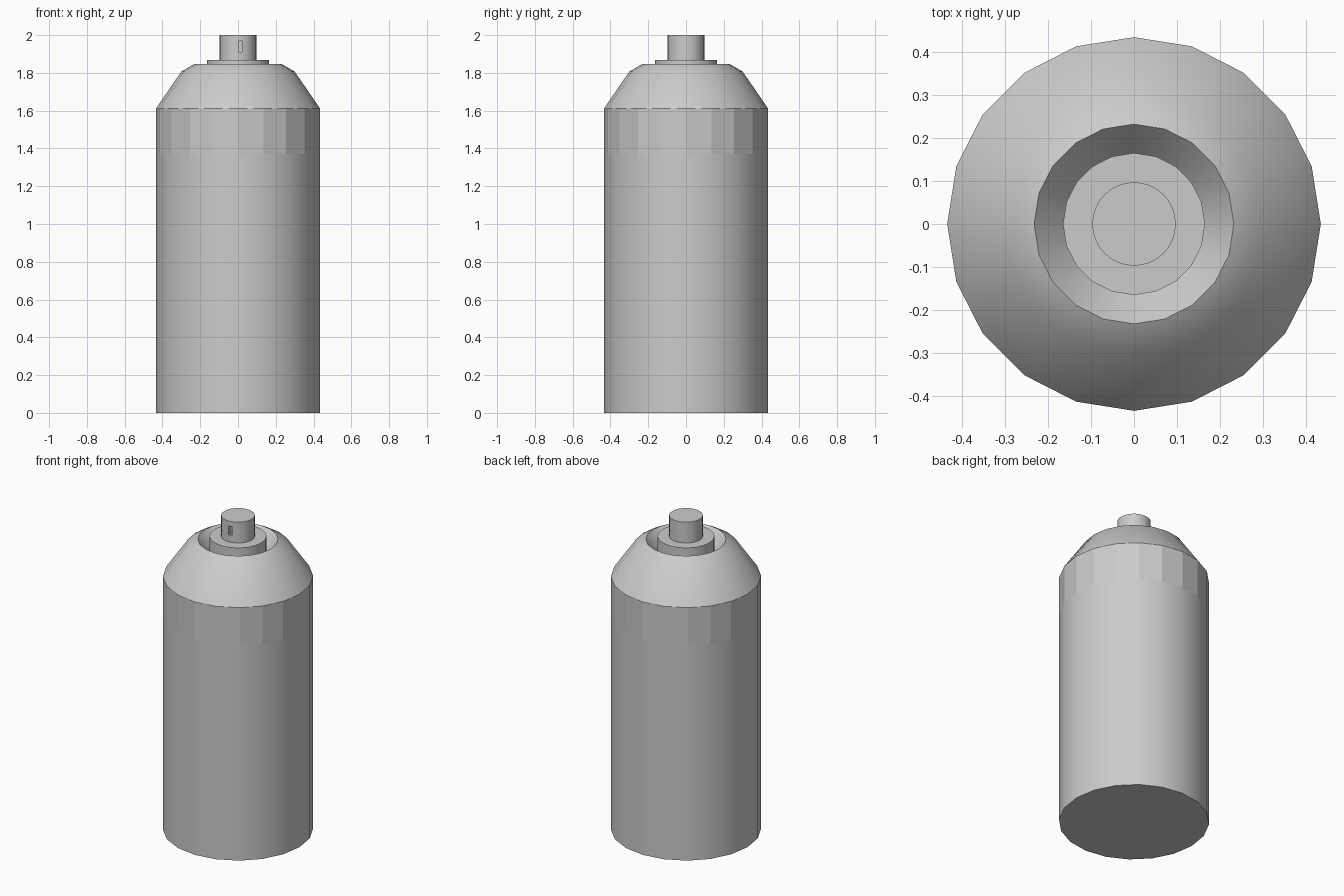
import bpy, bmesh, math

if "Cube" in bpy.data.objects:
    bpy.data.objects.remove(bpy.data.objects["Cube"])


def lathe(name, profile, sides):
    """Revolve an (r, z) profile around z, capping both ends."""
    bm = bmesh.new()
    rings = []
    for r, z in profile:
        rings.append([bm.verts.new((r * math.cos(2 * math.pi * i / sides),
                                    r * math.sin(2 * math.pi * i / sides), z))
                      for i in range(sides)])
    for a, b in zip(rings, rings[1:]):
        for i in range(sides):
            j = (i + 1) % sides
            bm.faces.new((a[i], a[j], b[j], b[i]))
    bm.faces.new(rings[0][::-1])
    bm.faces.new(rings[-1])
    mesh = bpy.data.meshes.new(name)
    bm.to_mesh(mesh)
    bm.free()
    obj = bpy.data.objects.new(name, mesh)
    bpy.context.collection.objects.link(obj)
    return obj


def smooth(obj, angle=31):
    bpy.ops.object.select_all(action='DESELECT')
    obj.select_set(True)
    bpy.context.view_layer.objects.active = obj
    bpy.ops.object.shade_smooth_by_angle(angle=math.radians(angle))


# Can: straight body, faceted band, domed shoulder and sunken valve cup
can = lathe("can_body", [(0.434, 0), (0.434, 1.37), (0.434, 1.612),
                         (0.30, 1.807), (0.232, 1.847), (0.165, 1.77)], 20)
smooth(can)
for p in can.data.polygons:
    if 1.4 < p.center.z < 1.55:
        p.use_smooth = False

# Valve collar rising out of the cup
collar = lathe("valve_collar", [(0.165, 1.765), (0.165, 1.867)], 20)
smooth(collar)

# Push button with a small spray slot in the front
button = lathe("spray_button", [(0.097, 1.86), (0.097, 2.0)], 32)
bpy.ops.mesh.primitive_cube_add(size=1, location=(0.012, -0.095, 1.94))
cutter = bpy.context.object
cutter.name = "slot_cutter"
cutter.scale = (0.02, 0.04, 0.058)
cutter.hide_render = True
mod = button.modifiers.new("slot", 'BOOLEAN')
mod.operation = 'DIFFERENCE'
mod.solver = 'EXACT'
mod.object = cutter
bpy.context.view_layer.objects.active = button
bpy.ops.object.modifier_apply(modifier="slot")
bpy.data.objects.remove(cutter)
smooth(button)
